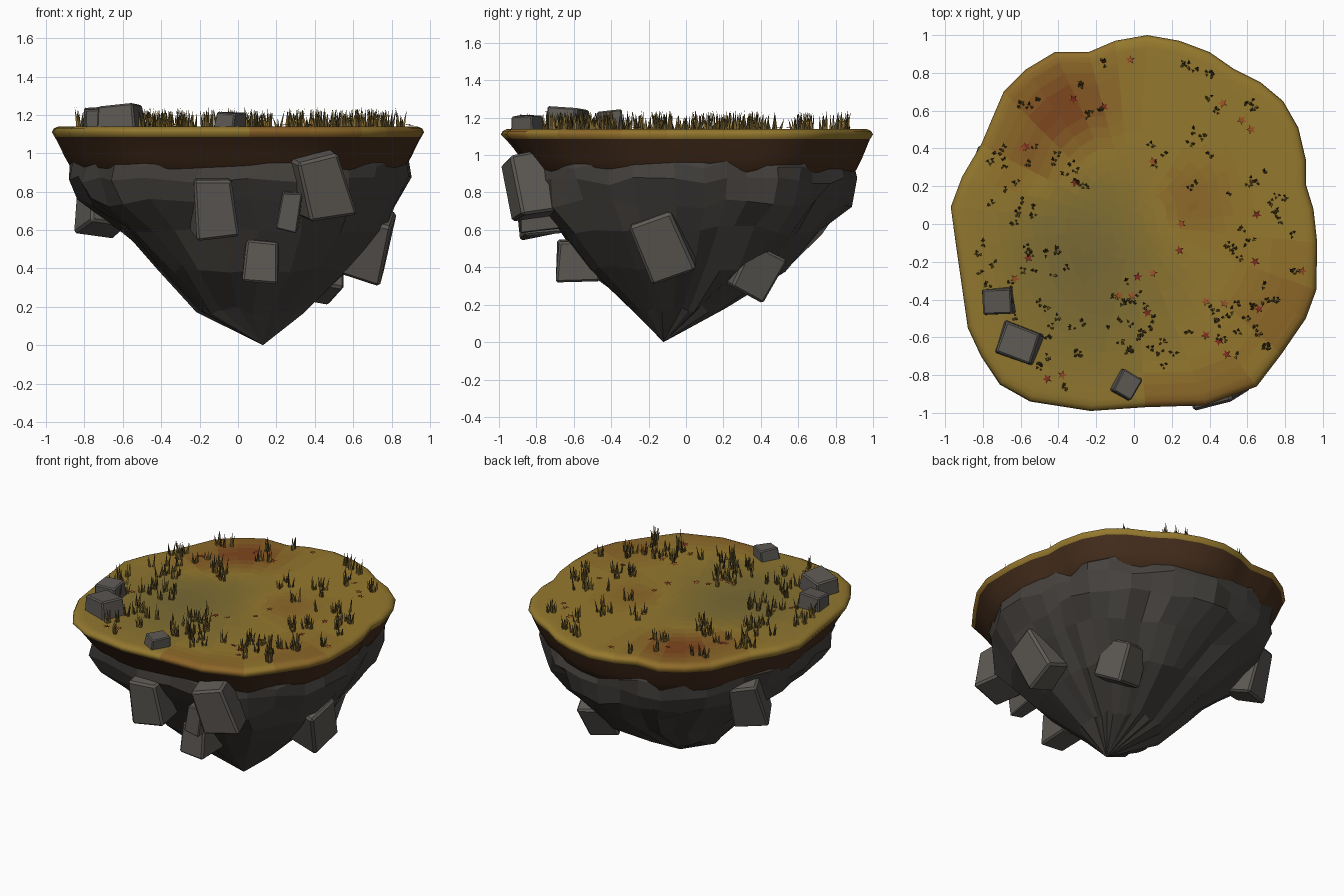
import bpy, bmesh, random
from math import cos, sin, pi, radians, exp, sqrt
from mathutils import Vector, Euler

if "Cube" in bpy.data.objects:
    bpy.data.objects.remove(bpy.data.objects["Cube"])

rnd = random.Random(7)

# Island outline seen from above, counted clockwise from the back
OUTLINE = [(.07, 1), (.24, .97), (.40, .91), (.53, .82), (.67, .75), (.79, .65), (.87, .51), (.91, .34),
           (.91, .21), (.95, .08), (.97, -.10), (.965, -.35), (.91, -.50), (.78, -.69), (.65, -.86),
           (.38, -.96), (.06, -.97), (-.23, -.99), (-.55, -.94), (-.71, -.85), (-.81, -.70), (-.88, -.55),
           (-.91, -.34), (-.94, -.13), (-.97, .09), (-.91, .25), (-.81, .42), (-.69, .70), (-.57, .82),
           (-.42, .91), (-.24, .91), (-.10, .97)]
N = len(OUTLINE)
TOP = 1.14


def material(name, rgb):
    m = bpy.data.materials.new(name)
    m.diffuse_color = (*rgb, 1)
    m.use_nodes = True
    m.node_tree.nodes["Principled BSDF"].inputs["Base Color"].default_value = m.diffuse_color
    return m


def finish(bm, name, mats, smooth=False):
    bmesh.ops.recalc_face_normals(bm, faces=bm.faces[:])
    me = bpy.data.meshes.new(name)
    bm.to_mesh(me)
    bm.free()
    for m in mats:
        me.materials.append(m)
    ob = bpy.data.objects.new(name, me)
    bpy.context.collection.objects.link(ob)
    for p in me.polygons:
        p.use_smooth = smooth
    return ob


def loft(bm, rings, jitter=0, apex=None):
    """Skin rings of (z, cx, cy, sx, sy), optionally closing to a point."""
    prev = None
    for z, cx, cy, sx, sy in rings:
        row = []
        for x, y in OUTLINE:
            k = 1 + rnd.uniform(-jitter, jitter)
            row.append(bm.verts.new((cx + x * sx * k, cy + y * sy * k,
                                     z + rnd.uniform(-jitter, jitter) * .7)))
        if prev:
            for i in range(N):
                j = (i + 1) % N
                bm.faces.new((prev[i], prev[j], row[j], row[i]))
        prev = row
    if apex:
        tip = bm.verts.new(apex)
        for i in range(N):
            bm.faces.new((prev[i], prev[(i + 1) % N], tip))


# Grass colours, blended olive -> gold -> rust
OLIVE, GOLD, RUST = Vector((.18, .14, .034)), Vector((.30, .19, .027)), Vector((.20, .05, .012))
LEVELS = 24
turf = []
for i in range(LEVELS + 1):
    t = 2 * i / LEVELS
    c = OLIVE.lerp(GOLD, t) if t < 1 else GOLD.lerp(RUST, t - 1)
    turf.append(material(f"turf_{i}", c))


def tone(x, y):
    def blob(cx, cy, r):
        return exp(-((x - cx) ** 2 + (y - cy) ** 2) / r ** 2)
    rust = (blob(-.38, .6, .27) + .45 * blob(-.55, .3, .2) + .9 * blob(.35, -.98, .2)
            + .5 * blob(.28, .1, .22) + .45 * blob(.8, -.45, .25))
    olive = blob(-.3, -.1, .45) + .5 * blob(-.2, -.5, .4)
    return min(1, max(0, .5 - .4 * olive + .5 * rust))


# Grass top with a rounded rim
bm = bmesh.new()
rim = [(1.085, 0, .004, .985, .98), (1.11, 0, 0, 1, 1),
       (1.128, 0, 0, .99, .99), (1.138, 0, 0, .97, .97)]
cap = [(TOP, 0, 0, s / 16, s / 16) for s in range(15, 0, -1)]
loft(bm, rim + cap, apex=(0, 0, TOP))
for f in bm.faces:
    c = f.calc_center_median()
    f.material_index = round(tone(c.x, c.y) * LEVELS)
finish(bm, "grass_top", turf, True)

# Soil band under the grass
bm = bmesh.new()
loft(bm, [(1.087, 0, .004, .985, .98), (1.04, 0, .015, .96, .95), (.98, 0, .025, .93, .915),
          (.92, 0, .03, .895, .88), (.89, 0, .03, .86, .84)])
finish(bm, "soil_band", [material("soil", (.06, .027, .012))], True)

# Faceted rock underside narrowing to an off-centre tip
stone = material("dark_rock", (.06, .054, .048))
bm = bmesh.new()
loft(bm, [(1.01, 0, .025, .88, .87), (.95, 0, .025, .91, .895), (.86, 0, .03, .91, .89),
          (.74, .01, .03, .85, .84), (.60, .06, .02, .72, .71), (.40, .08, 0, .51, .53),
          (.18, .06, -.04, .28, .25)],
     jitter=.035, apex=(.13, -.12, 0))
finish(bm, "rock_underside", [stone])

# Boulders: bevelled, slightly irregular blocks
boulder_mat = material("boulder_rock", (.11, .101, .09))


def boulder(name, loc, size, rot, taper=.9):
    bm = bmesh.new()
    bmesh.ops.create_cube(bm, size=1)
    for v in bm.verts:
        k = taper if v.co.z > 0 else 1
        v.co = Vector((v.co.x * size[0] * k, v.co.y * size[1] * k, v.co.z * size[2]))
        v.co += Vector([rnd.uniform(-.06, .06) * s for s in size])
    bmesh.ops.bevel(bm, geom=bm.edges[:], offset=min(size) * .06, segments=1, affect='EDGES')
    ob = finish(bm, name, [boulder_mat])
    ob.location = loc
    ob.rotation_euler = Euler([radians(a) for a in rot])


boulder("side_boulder_front_left", (-.125, -.78, .72), (.22, .24, .32), (8, -3, 5))
boulder("side_boulder_front_right", (.43, -.82, .835), (.25, .24, .33), (9, -16, 14))
boulder("side_boulder_front_low", (.12, -.58, .44), (.19, .24, .21), (0, 3, 0))
boulder("side_boulder_front_small", (.27, -.78, .70), (.11, .22, .20), (5, 8, 0))
boulder("side_boulder_right", (.66, -.13, .535), (.26, .27, .35), (22, 16, 0))
boulder("side_boulder_back_right", (.42, .36, .38), (.22, .23, .26), (-25, 12, 14))
boulder("side_boulder_left", (-.71, .30, .76), (.22, .22, .33), (-18, 8, 25))
boulder("top_boulder_small", (-.72, -.41, 1.165), (.17, .15, .13), (3, -4, 5))
boulder("top_boulder_large", (-.61, -.63, 1.175), (.22, .18, .15), (2, -4, -22))
boulder("top_boulder_front", (-.04, -.85, 1.155), (.12, .14, .11), (0, 3, -30))

# Grass tufts scattered in clusters of (x, y, count)
CLUSTERS = [(-.6, .63, 4), (-.72, .35, 5), (-.5, .35, 6), (-.7, .18, 4), (-.32, .2, 5), (-.6, .02, 4),
            (-.8, -.1, 2), (-.82, -.25, 3), (-.45, -.2, 10), (-.63, -.42, 3), (-.4, -.5, 7), (-.3, -.65, 2),
            (-.5, -.76, 3), (-.36, -.86, 2), (-.06, -.45, 5), (-.02, -.6, 9), (.06, -.7, 3), (.2, -.7, 4),
            (0, -.3, 2), (.38, -.5, 4), (.47, -.6, 4), (.6, -.5, 6), (.7, -.65, 7), (.75, -.4, 6),
            (.85, -.25, 2), (.75, .07, 7), (.62, .2, 5), (.6, -.05, 4), (.5, -.2, 3), (.35, .25, 2),
            (.37, .37, 2), (.1, .35, 2), (.2, .5, 3), (.25, .85, 4), (.4, .8, 2), (.43, .6, 2),
            (.62, .65, 3), (-.2, .62, 3), (-.3, .75, 2), (-.15, .85, 2)]
bm = bmesh.new()
for cx, cy, n in CLUSTERS:
    spread = .028 * sqrt(n)
    for _ in range(n):
        tx, ty = rnd.gauss(cx, spread), rnd.gauss(cy, spread)
        if tx * tx + ty * ty > .80:
            tx, ty = cx, cy
        for _ in range(4):
            out, a0 = rnd.uniform(0, 2 * pi), rnd.uniform(0, 2 * pi)
            lean = Vector((cos(out), sin(out), 0))
            base = Vector((tx, ty, TOP - .005)) + lean * .012
            w, h = rnd.uniform(.007, .011), rnd.uniform(.05, .105)
            ring = [bm.verts.new(base + Vector((w * cos(a0 + k * 2 * pi / 3), w * sin(a0 + k * 2 * pi / 3), 0)))
                    for k in range(3)]
            tip = bm.verts.new(base + lean * rnd.uniform(.005, .02) + Vector((0, 0, h)))
            shade = rnd.randrange(2)
            for k in range(3):
                bm.faces.new((ring[k], ring[(k + 1) % 3], tip)).material_index = shade
finish(bm, "grass_tufts", [material("blade_dark", (.12, .085, .025)), material("blade_gold", (.24, .15, .03))])

# Fallen star-shaped leaves lying on the grass
LEAVES = [(-.02, .87), (.47, .64), (-.16, .62), (.57, .55), (.62, .5), (-.57, .41), (-.32, .66), (.1, .33),
          (-.31, .22), (.65, .05), (.25, .0), (.24, -.14), (.1, -.26), (.02, -.28), (-.08, -.38), (-.01, -.38),
          (.07, -.47), (-.56, -.18), (.89, -.25), (.38, -.41), (.48, -.42), (.38, -.59), (.45, -.62),
          (.49, -.69), (-.38, -.8), (-.46, -.82), (-.63, -.29), (.66, -.45), (-.59, .4), (.64, -.2)]
bm = bmesh.new()
for x, y in LEAVES:
    turn = Euler((rnd.uniform(-.2, .2), rnd.uniform(-.2, .2), rnd.uniform(0, 6)))
    pts = []
    for k in range(10):
        r = .011 if k % 2 else .027
        p = Vector((r * cos(k * pi / 5), r * sin(k * pi / 5), 0))
        p.rotate(turn)
        pts.append(bm.verts.new(p + Vector((x, y, TOP + .008))))
    bm.faces.new(pts).material_index = rnd.randrange(2)
finish(bm, "fallen_leaves", [material("leaf_red", (.22, .025, .015)), material("leaf_orange", (.32, .08, .02))])
